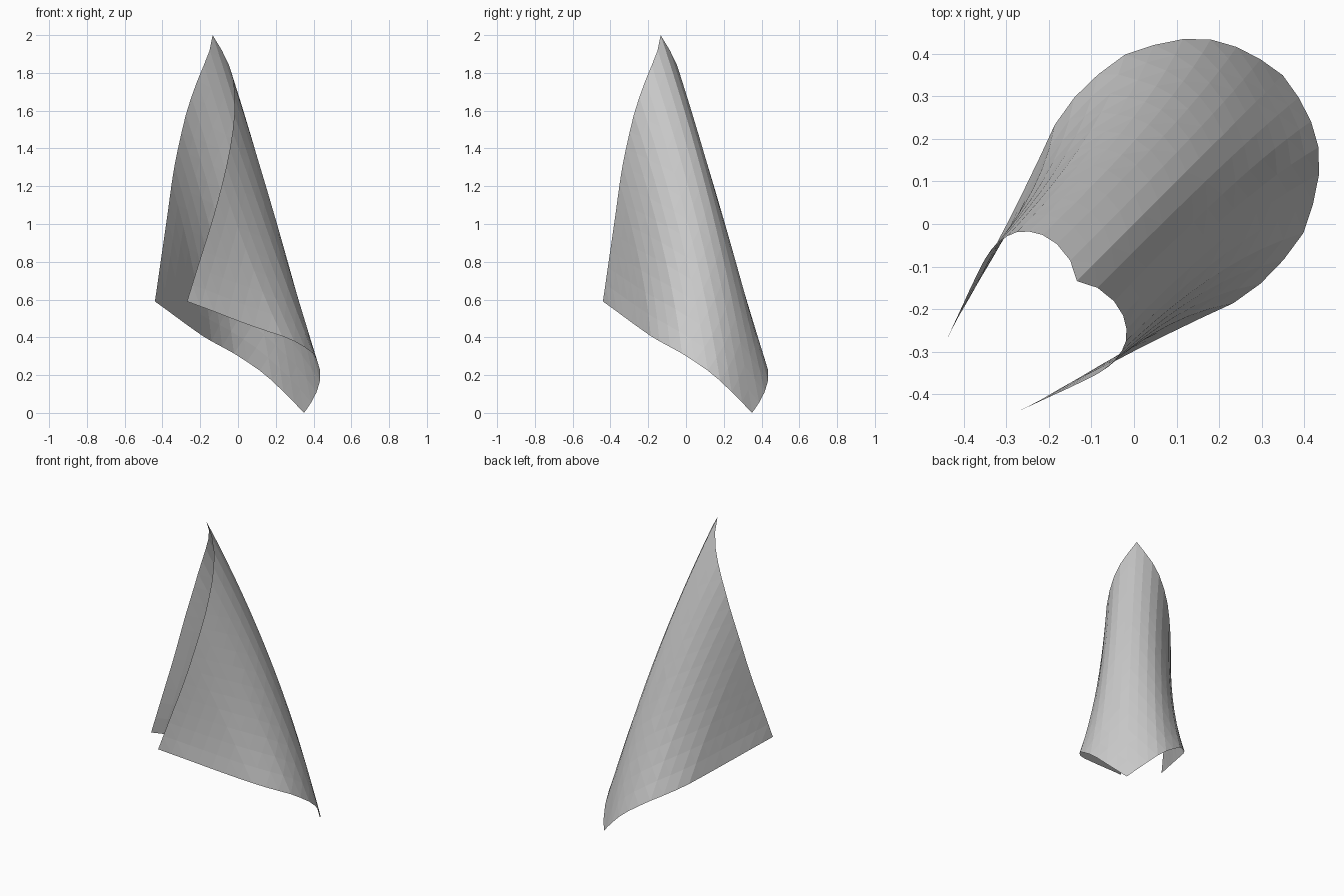
import bpy, bmesh, math
from mathutils import Vector

if "Cube" in bpy.data.objects:
    bpy.data.objects.remove(bpy.data.objects["Cube"])

N = 16  # grid cells per side of the square sheet

# Sheet edges as (across, s, t, z): s runs along the x=y diagonal, t across it
LOWER = [(0, .495, 0, 0), (.108, .472, .108, .095), (.227, .408, .21, .205),
         (.371, .271, .295, .312), (.434, .194, .308, .347), (.497, .115, .31, .378),
         (.565, .03, .296, .408), (.628, -.048, .267, .432), (.76, -.209, .212, .486),
         (.86, -.33, .175, .53), (1, -.502, .12, .59)]
UPPER = [(0, -.19, 0, 2), (.078, -.163, .057, 1.9), (.14, -.163, .106, 1.82),
         (.216, -.177, .148, 1.72), (.298, -.204, .178, 1.6), (.381, -.233, .191, 1.48),
         (.512, -.286, .194, 1.29), (.685, -.357, .173, 1.04), (.84, -.428, .147, .82),
         (1, -.502, .12, .59)]


def sample(curve, b):
    """Smooth Hermite interpolation along an edge curve."""
    ks = [c[0] for c in curve]
    ps = [Vector(c[1:]) for c in curve]
    last = len(ks) - 1

    def slope(i):
        lo, hi = max(i - 1, 0), min(i + 1, last)
        return (ps[hi] - ps[lo]) / (ks[hi] - ks[lo])

    k = 0
    while k < last - 1 and b > ks[k + 1]:
        k += 1
    h = ks[k + 1] - ks[k]
    u = (b - ks[k]) / h
    return (ps[k] * (2*u**3 - 3*u**2 + 1) + slope(k) * h * (u**3 - 2*u**2 + u)
            + ps[k + 1] * (3*u**2 - 2*u**3) + slope(k + 1) * h * (u**3 - u**2))


def sheet_point(i, j):
    """Point of the sheet, ruled from lower to upper edge, ridge bowed, sides pinched."""
    side = (i - j) / N
    b = abs(side)
    room = 1 - b
    f = 0 if room < 1e-6 else ((i + j) / N - 1 + room) / (2 * room)
    s, t, z = sample(LOWER, b).lerp(sample(UPPER, b), f)
    mid = 4 * f * (1 - f)
    s += 0.065 * mid * room ** 3
    t = math.copysign(t * (1 - 0.11 * mid * min(1, 2 * room)), side)
    r = math.sqrt(0.5)
    return ((s + t) * r, (s - t) * r, z)


# Curled square sheet, hanging by one corner; cells split along the long folds
bm = bmesh.new()
grid = [[bm.verts.new(sheet_point(i, j)) for j in range(N + 1)] for i in range(N + 1)]
for i in range(N):
    for j in range(N):
        a, b, c, d = grid[i][j], grid[i + 1][j], grid[i + 1][j + 1], grid[i][j + 1]
        bm.faces.new((a, b, c))
        bm.faces.new((a, c, d))
bmesh.ops.recalc_face_normals(bm, faces=bm.faces)
mesh = bpy.data.meshes.new("curled_sheet")
bm.to_mesh(mesh)
bm.free()
sheet = bpy.data.objects.new("curled_sheet", mesh)
bpy.context.collection.objects.link(sheet)
